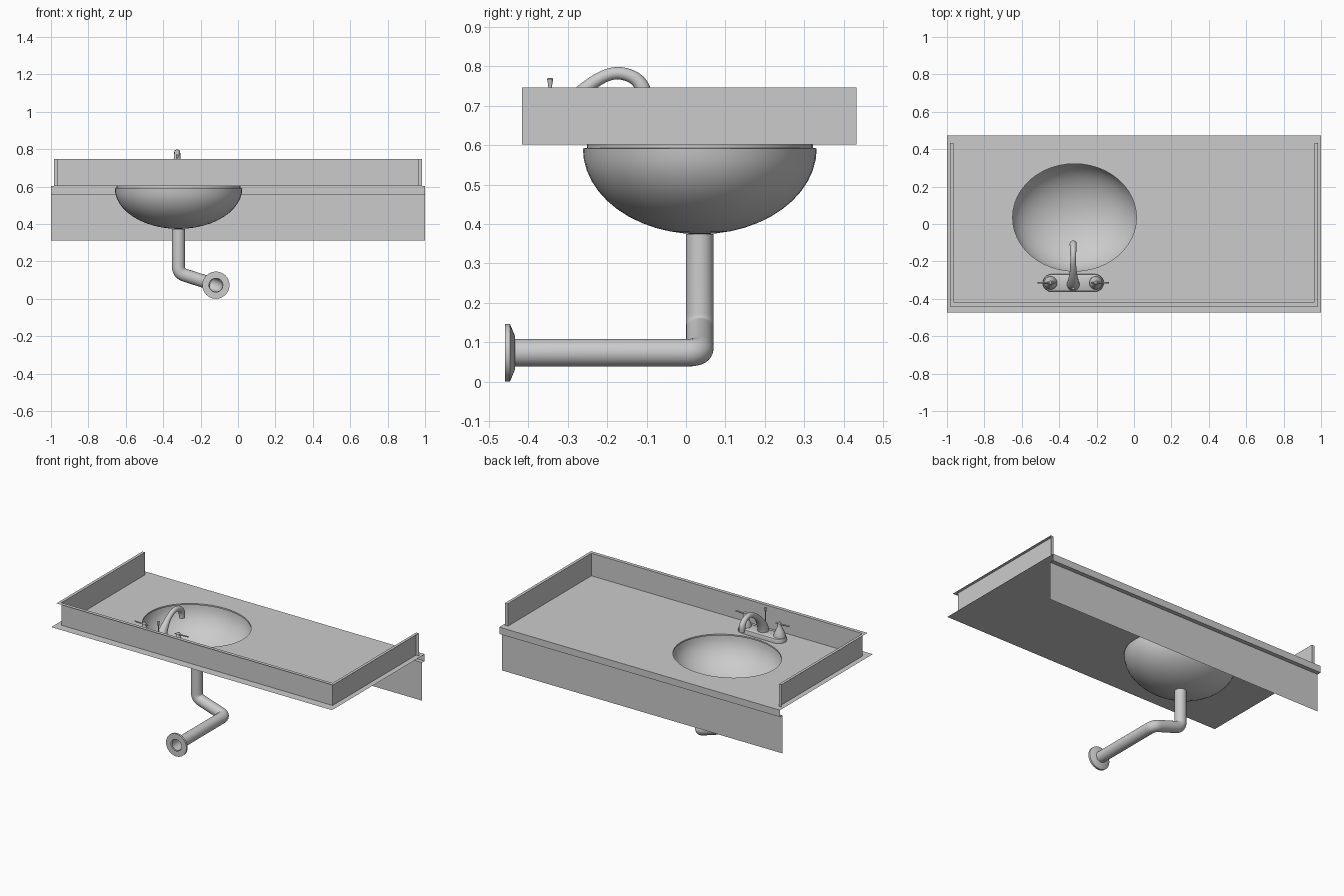
import bpy, bmesh, math
from mathutils import Vector

if "Cube" in bpy.data.objects:
    bpy.data.objects.remove(bpy.data.objects["Cube"])

TOP = 0.602
SX, SY = -0.318, 0.035      # sink centre
FX, FY = -0.325, -0.315     # faucet centre


def make(name, verts, faces, smooth=True):
    me = bpy.data.meshes.new(name)
    me.from_pydata([tuple(v) for v in verts], [], faces)
    ob = bpy.data.objects.new(name, me)
    bpy.context.collection.objects.link(ob)
    bm = bmesh.new()
    bm.from_mesh(me)
    bmesh.ops.remove_doubles(bm, verts=bm.verts, dist=1e-5)
    bmesh.ops.recalc_face_normals(bm, faces=bm.faces)
    bm.to_mesh(me)
    bm.free()
    if smooth:
        bpy.ops.object.select_all(action='DESELECT')
        ob.select_set(True)
        bpy.context.view_layer.objects.active = ob
        bpy.ops.object.shade_smooth_by_angle(angle=math.radians(40))
    return ob


def loft(name, rings, cap_start=False, cap_end=False):
    n = len(rings[0])
    verts = [v for r in rings for v in r]
    faces = [(i * n + j, i * n + (j + 1) % n, (i + 1) * n + (j + 1) % n, (i + 1) * n + j)
             for i in range(len(rings) - 1) for j in range(n)]
    if cap_start:
        faces.append(tuple(range(n)))
    if cap_end:
        faces.append(tuple(range((len(rings) - 1) * n, len(rings) * n)))
    return make(name, verts, faces)


def ellipse(cx, cy, z, rx, ry, n):
    return [Vector((cx + rx * math.cos(2 * math.pi * i / n),
                    cy + ry * math.sin(2 * math.pi * i / n), z)) for i in range(n)]


def tube(name, path, radii, n=20, caps=True):
    pts = [Vector(p) for p in path]
    rings, u = [], None
    for i, p in enumerate(pts):
        t = (pts[min(i + 1, len(pts) - 1)] - pts[max(i - 1, 0)]).normalized()
        if u is None:
            u = t.orthogonal()
        u = (u - t * u.dot(t)).normalized()
        w = t.cross(u)
        rings.append([p + radii[i] * (u * math.cos(2 * math.pi * k / n) + w * math.sin(2 * math.pi * k / n))
                      for k in range(n)])
    return loft(name, rings, caps, caps)


def fillet(points, d, steps=6):
    # round the inner corners of a path
    pts = [Vector(p) for p in points]
    out = [pts[0]]
    for a, b, c in zip(pts, pts[1:], pts[2:]):
        s = b + (a - b).normalized() * d
        e = b + (c - b).normalized() * d
        for k in range(steps + 1):
            t = k / steps
            out.append(s * (1 - t) ** 2 + b * 2 * t * (1 - t) + e * t * t)
    return out + [pts[-1]]


def smooth_path(ctrl, steps=5):
    # Catmull-Rom through (y, z, radius) points
    c = [Vector(p) for p in ctrl]
    c = [2 * c[0] - c[1]] + c + [2 * c[-1] - c[-2]]
    out = []
    for a, b, d, e in zip(c, c[1:], c[2:], c[3:]):
        for k in range(steps):
            t = k / steps
            out.append(0.5 * (2 * b + (d - a) * t + (2 * a - 5 * b + 4 * d - e) * t * t
                              + (3 * b - a - 3 * d + e) * t ** 3))
    return out + [c[-2]]


# Countertop sheet with an oval opening
bm = bmesh.new()
N = 48
for loop in ([(-1, -.472, TOP), (1, -.472, TOP), (1, .472, TOP), (-1, .472, TOP)],
             ellipse(SX, SY, TOP, .331, .287, N)):
    vs = [bm.verts.new(p) for p in loop]
    for i in range(len(vs)):
        bm.edges.new((vs[i], vs[(i + 1) % len(vs)]))
bmesh.ops.triangle_fill(bm, edges=bm.edges[:], use_beauty=True, use_dissolve=False, normal=(0, 0, 1))
me = bpy.data.meshes.new("countertop")
bm.to_mesh(me)
bm.free()
bpy.context.collection.objects.link(bpy.data.objects.new("countertop", me))

# Counter lip, its underside and the apron below
prof = [(.472, TOP), (.472, .558), (.445, .558), (.445, .313)]
make("lip_and_apron", [(x, y, z) for y, z in prof for x in (-1, 1)],
     [(2 * i, 2 * i + 1, 2 * i + 3, 2 * i + 2) for i in range(3)], False)

# Three-sided splash: inner wall, top strip and end caps
H = .747
inner = [(-.966, .433), (-.966, -.417), (.966, -.417), (.966, .433)]
outer = [(-.985, .433), (-.985, -.44), (.985, -.44), (.985, .433)]
v = [(x, y, z) for pts, z in ((inner, TOP), (inner, H), (outer, H), (outer, TOP)) for x, y in pts]
f = [(r * 4 + i, r * 4 + i + 1, r * 4 + i + 5, r * 4 + i + 4) for r in range(2) for i in range(3)]
make("splash", v, f + [(0, 4, 8, 12), (3, 7, 11, 15)], False)

# Sink bowl: short collar, rim shoulder, half ellipsoid
rings = [ellipse(SX, SY, TOP, .331, .287, N), ellipse(SX, SY, .593, .331, .287, N)]
for k in range(13):
    a = math.radians(90) * k / 12
    c = max(math.cos(a), .03)
    rings.append(ellipse(SX, SY, .592 - .218 * math.sin(a), .341 * c, .297 * c, N))
loft("sink_bowl", rings, cap_end=True)

# Drain pipe
path = fillet([(SX, SY, .374), (SX, SY, .137), (-.118, SY, .073), (-.118, -.455, .073)], .035)
tube("drain_pipe", path, [.035] * len(path), 24, False)

# Wall flange
tube("drain_flange", [(-.118, y, .073) for y in (-.4601, -.46, -.447, -.4345, -.434)],
     [.037, .073, .073, .043, .035], 24, False)


# Faucet base plate
def stadium(r, z, half=.116, n=10):
    out = []
    for s in (1, -1):
        for k in range(n + 1):
            a = math.radians(-90 + 180 * k / n)
            out.append(Vector((FX + s * (half + r * math.cos(a)), FY + s * r * math.sin(a), z)))
    return out


loft("faucet_base", [stadium(.047, TOP), stadium(.047, .620), stadium(.044, .628), stadium(.036, .632)],
     cap_end=True)

# Spout: broad foot tapering into an arched tube
ctrl = [(-.325, .622, .034), (-.315, .66, .032), (-.29, .703, .025), (-.253, .745, .018),
        (-.21, .774, .016), (-.17, .783, .016), (-.13, .770, .017), (-.109, .742, .019), (-.106, .705, .018)]
sp = smooth_path(ctrl)
tube("spout", [(FX, p[0], p[1]) for p in sp], [p[2] for p in sp])

# Handles: bell-shaped knob with a thin lever, one on each side
for side, s in (("left", -1), ("right", 1)):
    x = FX + s * .121
    bell = [(.036, .628), (.034, .645), (.026, .665), (.017, .685), (.012, .70), (.012, .715), (.006, .722)]
    loft(side + "_handle", [ellipse(x, FY, z, r, r, 20) for r, z in bell], cap_end=True)
    tube(side + "_lever", [(x - s * .025, FY, .708), (x + s * .02, FY, .709), (x + s * .069, FY, .711)],
         [.004, .005, .004], 10)

# Pop-up drain rod
tube("drain_rod", [(FX, -.345, z) for z in (.625, .74, .758, .768, .771)],
     [.004, .004, .006, .008, .006], 12)
